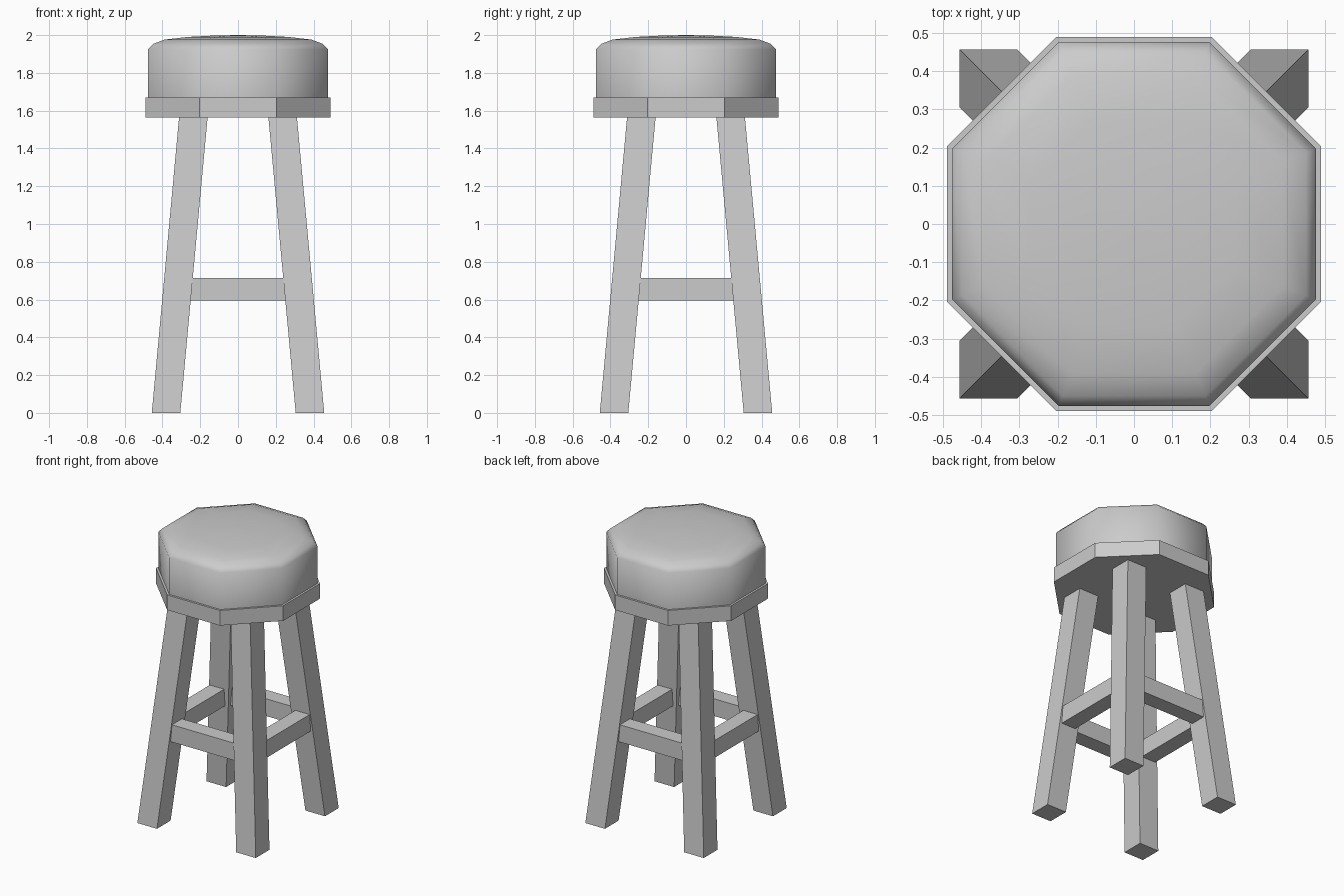
import bpy, bmesh, math

if "Cube" in bpy.data.objects:
    bpy.data.objects.remove(bpy.data.objects["Cube"])

def make_object(name, bm, smooth=False):
    bmesh.ops.recalc_face_normals(bm, faces=bm.faces)
    mesh = bpy.data.meshes.new(name)
    bm.to_mesh(mesh)
    bm.free()
    ob = bpy.data.objects.new(name, mesh)
    bpy.context.collection.objects.link(ob)
    if smooth:
        bpy.ops.object.select_all(action='DESELECT')
        ob.select_set(True)
        bpy.context.view_layer.objects.active = ob
        bpy.ops.object.shade_smooth_by_angle(angle=math.radians(46))
    return ob

def octagon_stack(name, profile, smooth=False):
    """Stack of octagon rings; profile holds (apothem, z), capped at both ends."""
    bm = bmesh.new()
    rings = []
    for apothem, z in profile:
        r = apothem / math.cos(math.pi / 8)
        angles = [math.pi / 8 + i * math.pi / 4 for i in range(8)]
        rings.append([bm.verts.new((r * math.cos(a), r * math.sin(a), z)) for a in angles])
    for lo, hi in zip(rings, rings[1:]):
        for i in range(8):
            j = (i + 1) % 8
            bm.faces.new((lo[i], lo[j], hi[j], hi[i]))
    bm.faces.new(rings[0])
    bm.faces.new(rings[-1])
    return make_object(name, bm, smooth)

def prism(name, bottom, top, size):
    """Box between two centres, sheared if they are not above each other."""
    bm = bmesh.new()
    bmesh.ops.create_cube(bm, size=1)
    for v in bm.verts:
        c = top if v.co.z > 0 else bottom
        v.co = (c[0] + v.co.x * size[0], c[1] + v.co.y * size[1], c[2])
    return make_object(name, bm)

# Seat base and domed cushion
octagon_stack("seat_base", [(0.49, 1.565), (0.49, 1.67)])
octagon_stack("cushion", [(0.476, 1.67), (0.476, 1.925), (0.45, 1.953), (0.39, 1.976),
                          (0.27, 1.99), (0.14, 1.997), (0.01, 2.0)], smooth=True)

# Splayed legs
for sx, side in ((-1, "left"), (1, "right")):
    for sy, end in ((-1, "front"), (1, "back")):
        prism(f"{end}_{side}_leg", (sx * 0.381, sy * 0.381, 0),
              (sx * 0.236, sy * 0.236, 1.57), (0.151, 0.151))

# Rungs joining the legs
for s, a, b in ((-1, "front", "left"), (1, "back", "right")):
    prism(f"{a}_rung", (0, s * 0.33, 0.595), (0, s * 0.33, 0.715), (0.62, 0.11))
    prism(f"{b}_rung", (s * 0.33, 0, 0.595), (s * 0.33, 0, 0.715), (0.11, 0.62))
